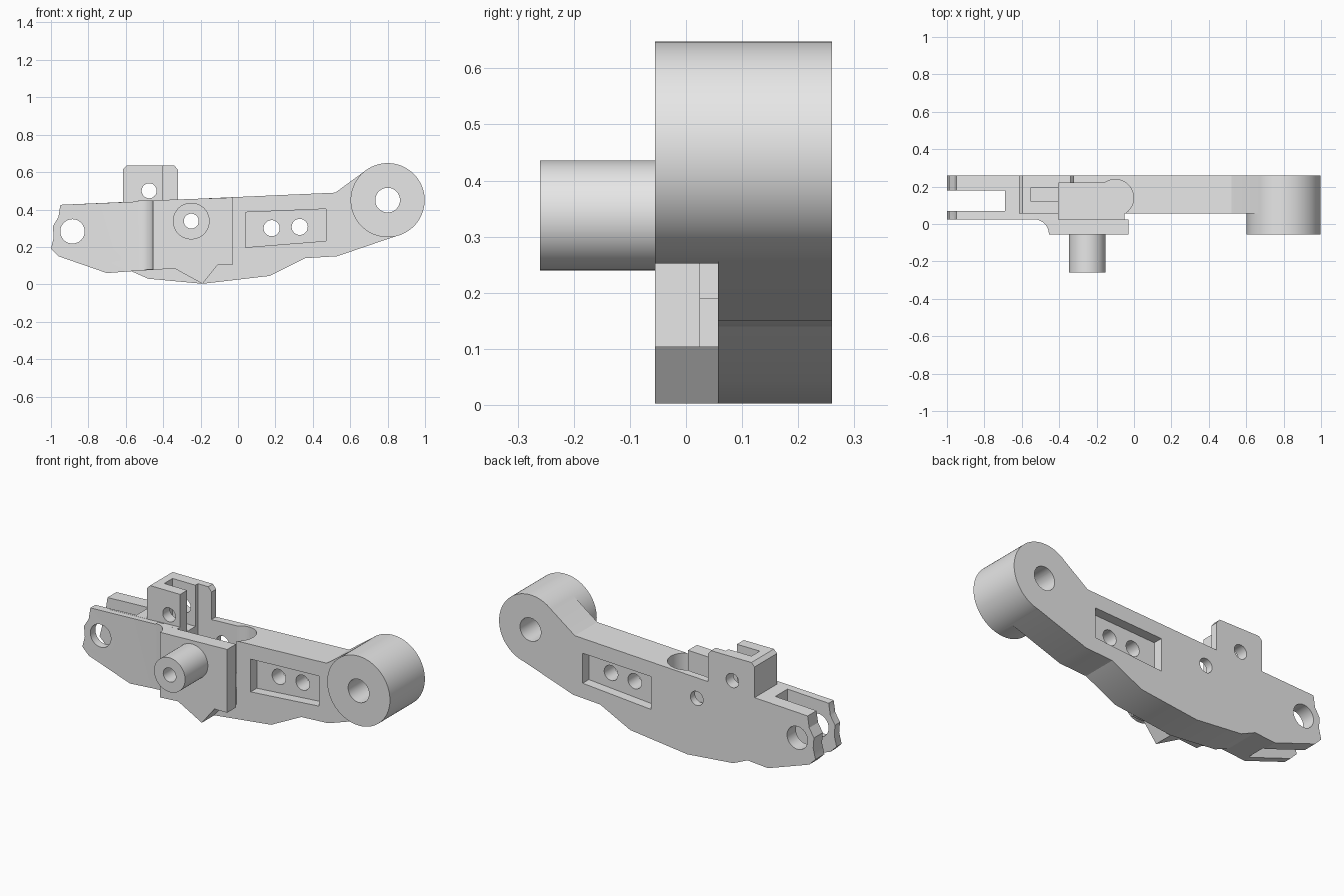
import bpy, bmesh, math
from mathutils import Vector

cube = bpy.data.objects.get("Cube")
if cube:
    bpy.data.objects.remove(cube)

grey = bpy.data.materials.new("plain_grey")
grey.use_nodes = True
grey.diffuse_color = (0.8, 0.8, 0.8, 1)
grey.node_tree.nodes["Principled BSDF"].inputs["Base Color"].default_value = (0.8, 0.8, 0.8, 1)

BACK, FACE, STEP, FRONT = 0.26, 0.025, 0.057, -0.055


def prism(name, points, lo, hi, axis="y"):
    """Extrude an outline (x,z along y, or x,y along z)."""
    place = (lambda p, d: Vector((p[0], d, p[1]))) if axis == "y" else (lambda p, d: Vector((p[0], p[1], d)))
    bm = bmesh.new()
    face = bm.faces.new([bm.verts.new(place(p, lo)) for p in points])
    extruded = bmesh.ops.extrude_face_region(bm, geom=[face])["geom"]
    shift = place((0, 0), hi - lo)
    bmesh.ops.translate(bm, vec=shift, verts=[g for g in extruded if isinstance(g, bmesh.types.BMVert)])
    bmesh.ops.recalc_face_normals(bm, faces=bm.faces)
    mesh = bpy.data.meshes.new(name)
    bm.to_mesh(mesh)
    bm.free()
    mesh.materials.append(grey)
    obj = bpy.data.objects.new(name, mesh)
    bpy.context.collection.objects.link(obj)
    return obj


def circle(x, z, r, n=48):
    return [(x + r * math.cos(math.tau * i / n), z + r * math.sin(math.tau * i / n)) for i in range(n)]


def rect(x0, x1, b0, b1):
    return [(x0, b0), (x1, b0), (x1, b1), (x0, b1)]


def combine(target, tool, operation):
    mod = target.modifiers.new(operation.lower(), "BOOLEAN")
    mod.operation, mod.solver, mod.object = operation, "EXACT", tool
    bpy.context.view_layer.objects.active = target
    bpy.ops.object.modifier_apply(modifier=mod.name)
    bpy.data.objects.remove(tool)


# Arm outline, shared left end and top edge
left_end = [(-0.95, 0.425), (-0.96, 0.36), (-0.99, 0.31), (-0.985, 0.25),
            (-1.0, 0.19), (-0.96, 0.15), (-0.7, 0.06), (-0.57, 0.07)]
arm = prism("link_arm", left_end + [
    (-0.48, 0.03), (-0.19, 0.003), (0.17, 0.045), (0.36, 0.14), (0.53, 0.15),
    (0.861, 0.263), (0.8, 0.45), (0.683, 0.609), (0.52, 0.49)], STEP, BACK)

# Thicker front layer, with the pointed lower edge
point = [(-0.34, 0.085), (-0.19, 0.003), (-0.11, 0.103)]
front_layer = prism("front_layer", left_end + point + [(-0.05, 0.103), (-0.05, 0.463)], FACE, STEP)
plate = prism("front_plate", [(-0.455, 0.449), (-0.455, 0.077)] + point + [(-0.03, 0.103), (-0.03, 0.464)],
              FRONT, FACE)

# Concave fillet between arm and plate
arc = [(-0.535 + 0.08 * math.sin(a), FRONT + 0.08 * math.cos(a))
       for a in (math.pi / 2 * i / 10 for i in range(11))]
fillet = prism("plate_fillet", arc + [(-0.44, FRONT), (-0.44, FACE + 0.02), (-0.535, FACE + 0.02)],
               0.078, 0.447, "z")

boss = prism("pivot_boss", circle(0.8, 0.45, 0.198, 80), FRONT, BACK)
pin = prism("pin", circle(-0.25, 0.338, 0.098, 64), -0.26, FRONT + 0.02)
tower = prism("tower", [(-0.615, 0.38), (-0.32, 0.38), (-0.32, 0.61), (-0.34, 0.635), (-0.595, 0.635),
                        (-0.615, 0.615)], STEP, BACK)
for part in (front_layer, plate, fillet, boss, pin, tower):
    combine(arm, part, "UNION")

# Fork slot, tower slot and the open pocket behind the plate
cutters = [
    prism("fork_slot", rect(-1.1, -0.69, 0.07, 0.18), -0.1, 0.6, "z"),
    prism("tower_slot", rect(-0.55, -0.39, 0.12, 0.195), 0.4, 0.8, "z"),
    prism("pocket", rect(-0.405, -0.05, FACE, 0.218), 0.19, 0.8, "z"),
    prism("pocket_round_end", circle(-0.1, 0.14, 0.098), 0.19, 0.8, "z"),
]

# Matching recesses on both sides
recess = [(0.04, 0.198), (0.47, 0.232), (0.47, 0.403), (0.04, 0.385)]
for lo, hi in ((-0.02, STEP + 0.055), (BACK - 0.055, BACK + 0.1)):
    cutters.append(prism("recess", recess, lo, hi))

# Bores running front to back
for x, z, r in ((-0.885, 0.283, 0.065), (-0.475, 0.5, 0.04), (-0.25, 0.338, 0.04),
                (0.18, 0.3, 0.043), (0.33, 0.307, 0.043), (0.8, 0.45, 0.066)):
    cutters.append(prism("bore", circle(x, z, r), -0.4, 0.4))

for cutter in cutters:
    combine(arm, cutter, "DIFFERENCE")

# Smooth the round surfaces, keep edges sharp
bpy.ops.object.select_all(action="DESELECT")
arm.select_set(True)
bpy.context.view_layer.objects.active = arm
bpy.ops.object.shade_smooth_by_angle(angle=math.radians(20))
